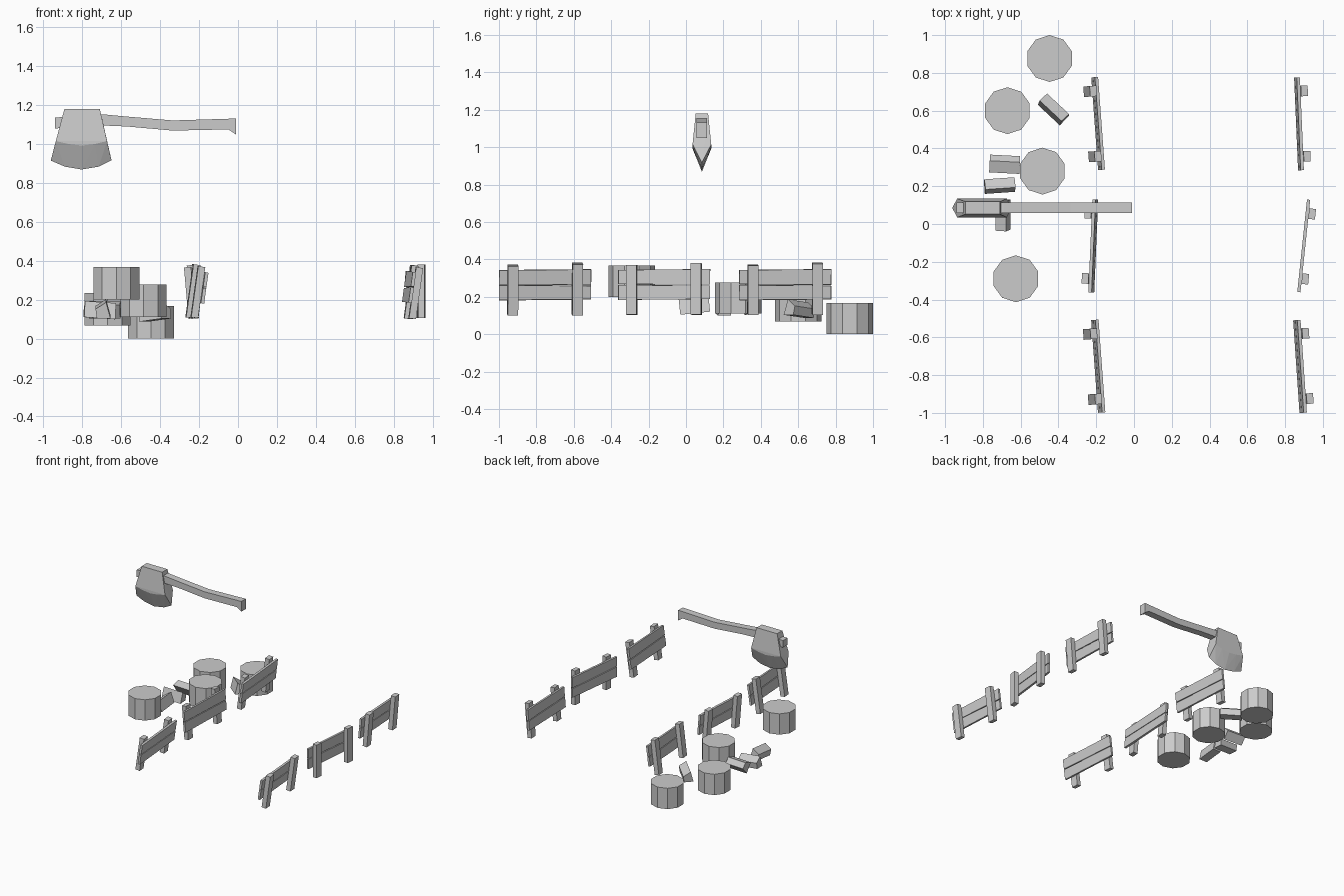
import bpy, bmesh, math
from mathutils import Matrix, Vector

if "Cube" in bpy.data.objects:
    bpy.data.objects.remove(bpy.data.objects["Cube"])


def finish(name, bm, matrix=Matrix()):
    bmesh.ops.recalc_face_normals(bm, faces=bm.faces)
    me = bpy.data.meshes.new(name)
    bm.to_mesh(me)
    bm.free()
    ob = bpy.data.objects.new(name, me)
    bpy.context.collection.objects.link(ob)
    ob.matrix_world = matrix
    return ob


def extrude(bm, pts, vec):
    # profile points extruded along vec
    face = bm.faces.new([bm.verts.new(p) for p in pts])
    out = bmesh.ops.extrude_face_region(bm, geom=[face], use_keep_orig=True)
    bmesh.ops.translate(bm, vec=vec, verts=[v for v in out["geom"] if isinstance(v, bmesh.types.BMVert)])


def rot(deg, axis):
    return Matrix.Rotation(math.radians(deg), 4, axis)


# axe handle: bent side profile with a hooked end
AXE_Y = 0.085
top = [(-0.94, 1.136), (-0.69, 1.152), (-0.57, 1.141), (-0.335, 1.121), (-0.01, 1.131)]
low = [(-0.01, 1.049), (-0.05, 1.075), (-0.335, 1.069), (-0.57, 1.09), (-0.69, 1.095), (-0.94, 1.08)]
bm = bmesh.new()
extrude(bm, [(x, AXE_Y - 0.028, z) for x, z in top + low], (0, 0.056, 0))
finish("axe_handle", bm)

# axe head: flat top, thick middle, curved cutting edge
bm = bmesh.new()
for s in (-1, 1):
    for x in (-0.892, -0.71):
        bm.verts.new((x, AXE_Y + s * 0.033, 1.18))
    for x, z in ((-0.936, 1.015), (-0.87, 1.0), (-0.803, 0.992), (-0.735, 1.0), (-0.673, 1.015)):
        bm.verts.new((x, AXE_Y + s * 0.05, z))
for x, z in ((-0.962, 0.915), (-0.89, 0.884), (-0.803, 0.869), (-0.715, 0.884), (-0.65, 0.917)):
    bm.verts.new((x, AXE_Y, z))
bmesh.ops.convex_hull(bm, input=bm.verts)
finish("axe_head", bm)

# ten-sided log rounds stepping down the slope
for i, (x, y, z) in enumerate([(-0.625, -0.29, 0.2), (-0.485, 0.28, 0.11),
                               (-0.67, 0.6, 0.067), (-0.447, 0.876, 0.0)]):
    bm = bmesh.new()
    ring = [2 * math.pi * k / 10 + math.pi / 2 for k in range(10)]
    extrude(bm, [(0.124 * math.cos(a), 0.124 * math.sin(a), 0) for a in ring], (0, 0, 0.167))
    finish(f"log_round_{i + 1}", bm, Matrix.Translation((x, y, z)))

# split wood wedges: centre, heading, pitch, roll
wedge = [(-0.035, -0.04), (0.035, -0.04), (0.042, 0.008), (-0.012, 0.043)]
for i, (pos, yaw, pitch, roll) in enumerate([
        ((-0.43, 0.605, 0.135), -43, -6, 0), ((-0.685, 0.31, 0.155), -3, 0, 50),
        ((-0.71, 0.2, 0.145), 4, 4, 0), ((-0.69, 0.045, 0.152), 90, -6, 0)]):
    bm = bmesh.new()
    extrude(bm, [(-0.08, y, z) for y, z in wedge], (0.16, 0, 0))
    finish(f"split_wood_{i + 1}", bm,
           Matrix.Translation(pos) @ rot(yaw, "Z") @ rot(pitch, "Y") @ rot(roll, "X"))

# fences: x, y, side of the posts, turn, lean
fences = [(-0.22, -0.755, -1, 4.3, 8), (-0.21, -0.117, -1, -2.5, -5), (-0.218, 0.53, -1, 4.3, 7),
          (0.865, -0.755, 1, 4, 8), (0.907, -0.117, 1, -6, 0), (0.868, 0.53, 1, 2.5, 5)]
# planks as slightly tapered boards: low/high at one end, low/high at the other
planks = [(0.078, 0.158, 0.083, 0.154), (0.163, 0.238, 0.16, 0.243)]
posts = [(-0.173, 0.265), (0.173, 0.275)]
for i, (x, y, side, turn, lean) in enumerate(fences):
    m = Matrix.Translation((x, y, 0.105)) @ rot(turn, "Z") @ rot(lean, "Y")
    bm = bmesh.new()
    for a, b, c, d in planks:
        extrude(bm, [(0, -0.246, a), (0, 0.246, c), (0, 0.246, d), (0, -0.246, b)], (-side * 0.017, 0, 0))
    finish(f"fence_planks_{i + 1}", bm, m)
    bm = bmesh.new()
    for py, h in posts:
        extrude(bm, [(0, py - 0.028, 0), (0, py + 0.028, 0), (0, py + 0.028, h), (0, py - 0.028, h)],
                (side * 0.036, 0, 0))
    finish(f"fence_posts_{i + 1}", bm, m)
